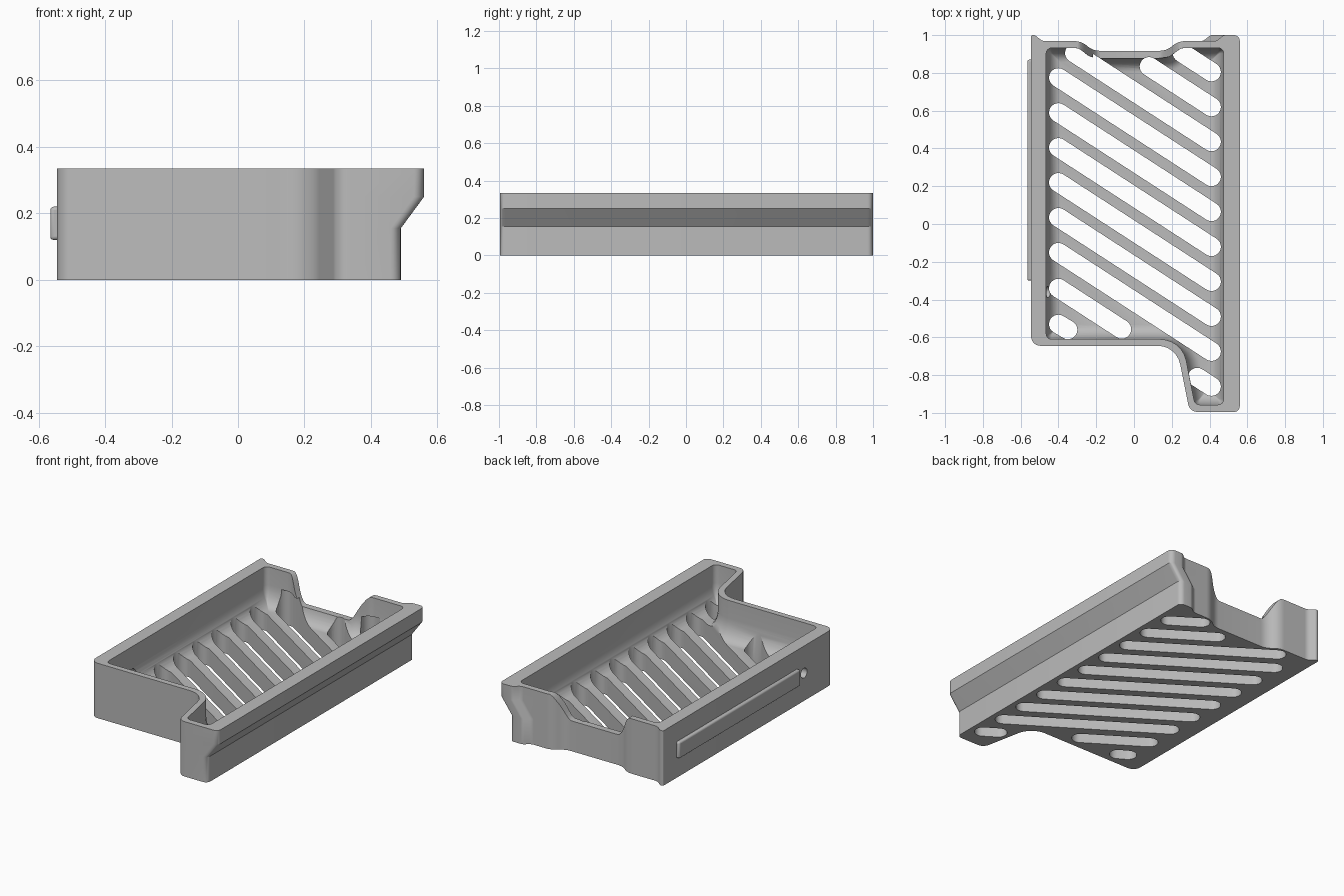
import bpy, bmesh, math
from mathutils import Vector

if "Cube" in bpy.data.objects:
    bpy.data.objects.remove(bpy.data.objects["Cube"])

grey = bpy.data.materials.new("plain_grey")
grey.use_nodes = True
grey.diffuse_color = (0.5, 0.5, 0.5, 1)
grey.node_tree.nodes["Principled BSDF"].inputs["Base Color"].default_value = (0.5, 0.5, 0.5, 1)


def outline(corners, inset=0.0, steps=7):
    """Rounded polygon from counter-clockwise (x, y, radius) corners, moved inward by inset."""
    pts = [Vector(c[:2]) for c in corners]
    result = []
    for i, (x, y, r) in enumerate(corners):
        p = pts[i]
        a = (p - pts[i - 1]).normalized()
        b = (pts[(i + 1) % len(pts)] - p).normalized()
        turn = math.atan2(a.cross(b), a.dot(b))
        half = math.tan(abs(turn) / 2)
        na, nb = Vector((-a.y, a.x)), Vector((-b.y, b.x))
        p = p + (na + nb) * inset / (1 + na.dot(nb))
        side = 1 if turn > 0 else -1
        r = max(r - side * inset, 0.004)
        centre = p - a * r * half + na * side * r
        start = -na * side * r
        for k in range(steps):
            t = turn * k / (steps - 1)
            c, s = math.cos(t), math.sin(t)
            result.append((centre.x + start.x * c - start.y * s,
                           centre.y + start.x * s + start.y * c))
    return result


def add_loft(bm, rings):
    """Skin rings of (outline, z) from the bottom up and cap both ends."""
    rows = [[bm.verts.new((x, y, z)) for x, y in line] for line, z in rings]
    n = len(rows[0])
    for low, high in zip(rows, rows[1:]):
        for i in range(n):
            j = (i + 1) % n
            bm.faces.new((low[i], low[j], high[j], high[i]))
    bm.faces.new(rows[0][::-1])
    bm.faces.new(rows[-1])


def finish(bm, name):
    bmesh.ops.recalc_face_normals(bm, faces=bm.faces)
    mesh = bpy.data.meshes.new(name)
    bm.to_mesh(mesh)
    bm.free()
    obj = bpy.data.objects.new(name, mesh)
    bpy.context.collection.objects.link(obj)
    mesh.materials.append(grey)
    return obj


def select(obj):
    bpy.ops.object.select_all(action='DESELECT')
    obj.select_set(True)
    bpy.context.view_layer.objects.active = obj


def cut(obj, cutter):
    cutter.hide_render = True
    mod = obj.modifiers.new("cut", 'BOOLEAN')
    mod.operation, mod.solver, mod.object = 'DIFFERENCE', 'EXACT', cutter
    select(obj)
    bpy.ops.object.modifier_apply(modifier=mod.name)
    bpy.data.objects.remove(cutter)


# Tray body with an overhanging lip on the +x side
outer = [(-.545, -.645, .05), (.225, -.645, .12), (.295, -.995, .05), (.56, -.995, .03),
         (.56, 1, .03), (.475, 1, .03), (.435, .968, .04), (.235, .968, .1),
         (.17, .917, .1), (-.215, .917, .1), (-.28, .968, .1), (-.485, .968, .05),
         (-.525, 1, .015), (-.545, 1, .008)]
wide = outline(outer)
narrow = [(x - .07 if x > .4 else x, y) for x, y in wide]
bm = bmesh.new()
add_loft(bm, [(narrow, 0), (narrow, .155), (wide, .25), (wide, .335)])
tray = finish(bm, "tray")

# Cavity with a rounded foot all round
inner = [(-.465, -.61, .03), (.254, -.61, .14), (.323, -.957, .03), (.475, -.957, .03),
         (.475, .932, .03), (.25, .932, .06), (.185, .882, .06), (-.23, .882, .06),
         (-.295, .932, .06), (-.465, .932, .03)]
floor, foot_in, foot_up = .105, .075, .12
rings = []
for k in range(9):
    a = math.pi / 2 * (1 - k / 8)
    rings.append((outline(inner, foot_in * (1 - math.cos(a))),
                  floor + foot_up * (1 - math.sin(a))))
rings.append((outline(inner), .4))
bm = bmesh.new()
add_loft(bm, rings)
cut(tray, finish(bm, "cavity_cutter"))

# Diagonal drain slots, equally spaced and clipped to the floor
pitch, slope, radius = .185, .648, .05
left, right = -.4, .41
bm = bmesh.new()
for i in range(10):
    y_end = .805 - pitch * i
    line = lambda x: y_end + (right - x) * slope
    x0 = {0: .255, 1: .08, 2: -.315, 9: .335}.get(i, left)
    x1 = right
    a, b = Vector((x0, line(x0))), Vector((x1, line(x1)))
    capsules = [(a, b)]
    if i == 9:
        # The two lowest lines stop at the front wall
        capsules += [(Vector((left, -.34)), Vector((-.065, -.557))),
                     (Vector((left, -.53)), Vector((-.35, -.56)))]
    for a, b in capsules:
        base = math.atan2(b.y - a.y, b.x - a.x) - math.pi / 2
        loop = []
        for k in range(26):
            centre = b if k < 13 else a
            t = base + math.pi * (k if k < 13 else k - 1) / 12
            loop.append((centre.x + radius * math.cos(t), centre.y + radius * math.sin(t)))
        add_loft(bm, [(loop, -.05), (loop, .22)])
cut(tray, finish(bm, "slot_cutter"))

# Lowered middle of the back wall, with S-shaped shoulders
profile = [(-.34, .4), (.3, .4)]
for x_top, x_low, order in ((.25, .13, 1), (-.3, -.18, -1)):
    curve = []
    for k in range(11):
        t = k / 10
        s = t * t * (3 - 2 * t)
        curve.append((x_top + (x_low - x_top) * t, .336 - .151 * s))
    profile += curve[::order]
bm = bmesh.new()
face = bm.faces.new([bm.verts.new((x, .84, z)) for x, z in profile])
moved = bmesh.ops.extrude_face_region(bm, geom=[face])["geom"]
bmesh.ops.translate(bm, vec=(0, .3, 0), verts=[v for v in moved if isinstance(v, bmesh.types.BMVert)])
cut(tray, finish(bm, "back_dip_cutter"))

# Small round hole through the right wall
bpy.ops.mesh.primitive_cylinder_add(vertices=24, radius=.03, depth=.25,
                                    location=(-.475, -.36, .17), rotation=(0, math.pi / 2, 0))
cut(tray, bpy.context.object)

# Guide rail on the outside of the right wall
bpy.ops.mesh.primitive_cube_add(size=1, location=(-.55, .285, .17))
rail = bpy.context.object
rail.name = "side_rail"
rail.scale = (.03, 1.17, .1)
bpy.ops.object.transform_apply(location=False, rotation=False, scale=True)
rail.data.materials.append(grey)
bevel = rail.modifiers.new("bevel", 'BEVEL')
bevel.width, bevel.segments = .01, 3

for obj in (tray, rail):
    select(obj)
    bpy.ops.object.shade_smooth_by_angle(angle=math.radians(30))
